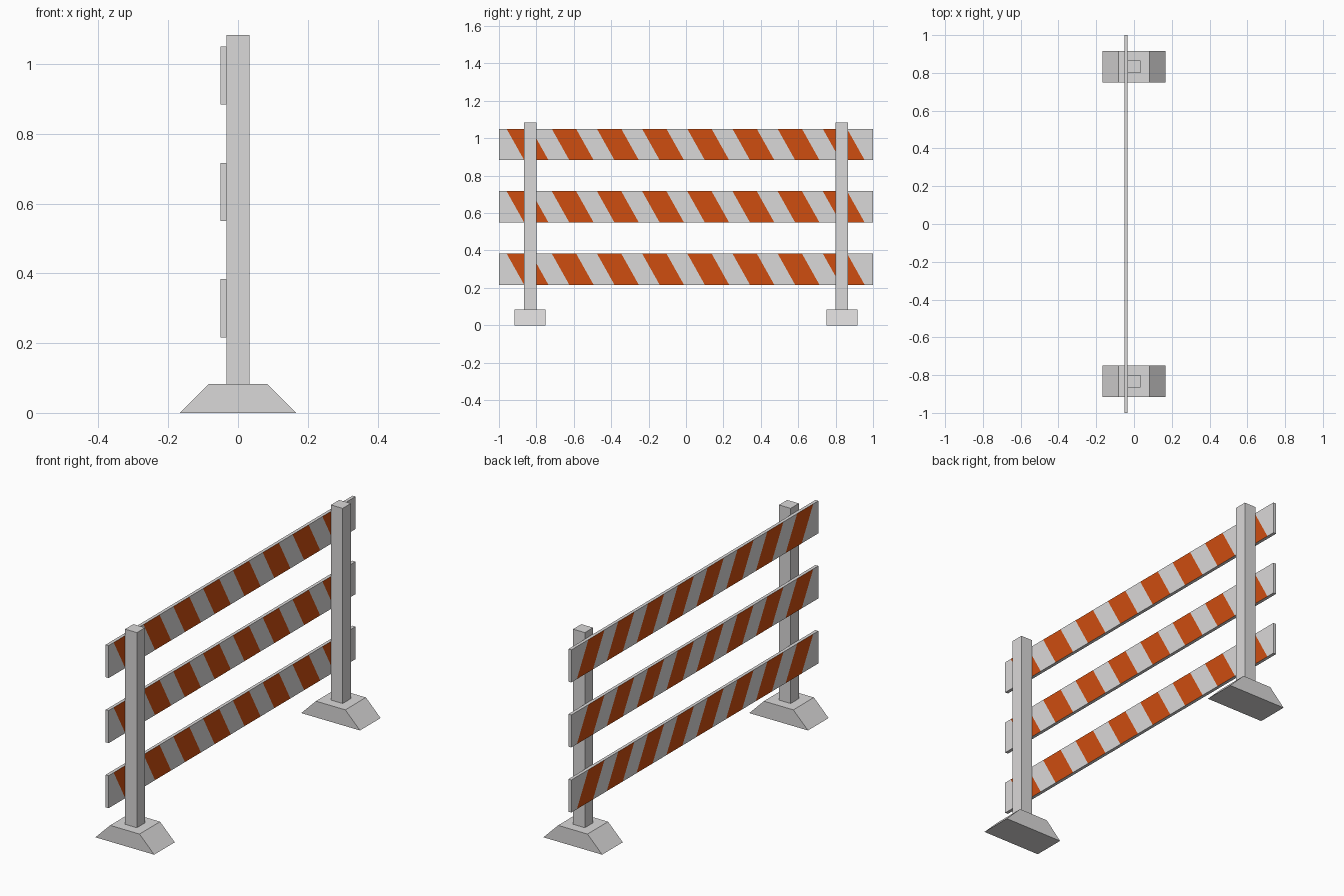
import bpy, bmesh
from mathutils import Vector

if "Cube" in bpy.data.objects:
    bpy.data.objects.remove(bpy.data.objects["Cube"])


def material(name, rgb):
    m = bpy.data.materials.new(name)
    m.diffuse_color = (*rgb, 1.0)
    m.use_nodes = True
    m.node_tree.nodes["Principled BSDF"].inputs["Base Color"].default_value = m.diffuse_color
    return m


GREY = material("light_grey", (0.70, 0.69, 0.69))
ORANGE = material("warning_orange", (0.62, 0.075, 0.005))


def finish(bm, name, mats):
    bmesh.ops.recalc_face_normals(bm, faces=bm.faces)
    me = bpy.data.meshes.new(name)
    bm.to_mesh(me)
    bm.free()
    for m in mats:
        me.materials.append(m)
    ob = bpy.data.objects.new(name, me)
    bpy.context.scene.collection.objects.link(ob)
    return ob


def box(x0, x1, y0, y1, z0, z1):
    bm = bmesh.new()
    bmesh.ops.create_cube(bm, size=1.0)
    for v in bm.verts:
        v.co = Vector((x1 if v.co.x > 0 else x0,
                       y1 if v.co.y > 0 else y0,
                       z1 if v.co.z > 0 else z0))
    return bm


# Posts and sloped feet, one pair at each end
H = 1 / 12
for side, y in (("left", -0.8333), ("right", 0.8333)):
    finish(box(-H * 0.4, H * 0.4, y - H * 0.4, y + H * 0.4, H, 13 * H),
           side + "_post", [GREY])
    foot = box(-2 * H, 2 * H, y - H, y + H, 0, H)
    for v in foot.verts:
        if v.co.z > H / 2:
            v.co.x *= 0.5
    finish(foot, side + "_foot", [GREY])

# Boards with slanted stripes cut into both broad faces
PERIOD, WIDTH, SLANT, START, COUNT = 0.2415, 0.13, 0.0935, -0.959, 8
BOARD_H = 2 * H
for name, zc in (("lower_board", 0.30), ("middle_board", 0.6333), ("upper_board", 0.9667)):
    top = zc + BOARD_H / 2
    bm = box(-0.05, -H * 0.4, -1, 1, top - BOARD_H, top)
    normal = Vector((0, BOARD_H, SLANT)).normalized()
    for i in range(COUNT):
        for y in (START + i * PERIOD, START + i * PERIOD + WIDTH):
            bmesh.ops.bisect_plane(bm, geom=bm.verts[:] + bm.edges[:] + bm.faces[:],
                                   plane_co=(0, y, top), plane_no=normal)
    bm.normal_update()
    for f in bm.faces:
        c = f.calc_center_median()
        # centre position slid along the slant to the top edge
        t = c.y - (top - c.z) / BOARD_H * SLANT - START
        inside = 0 <= t < COUNT * PERIOD and t % PERIOD < WIDTH
        f.material_index = int(abs(f.normal.x) > 0.5 and inside)
    finish(bm, name, [GREY, ORANGE])
